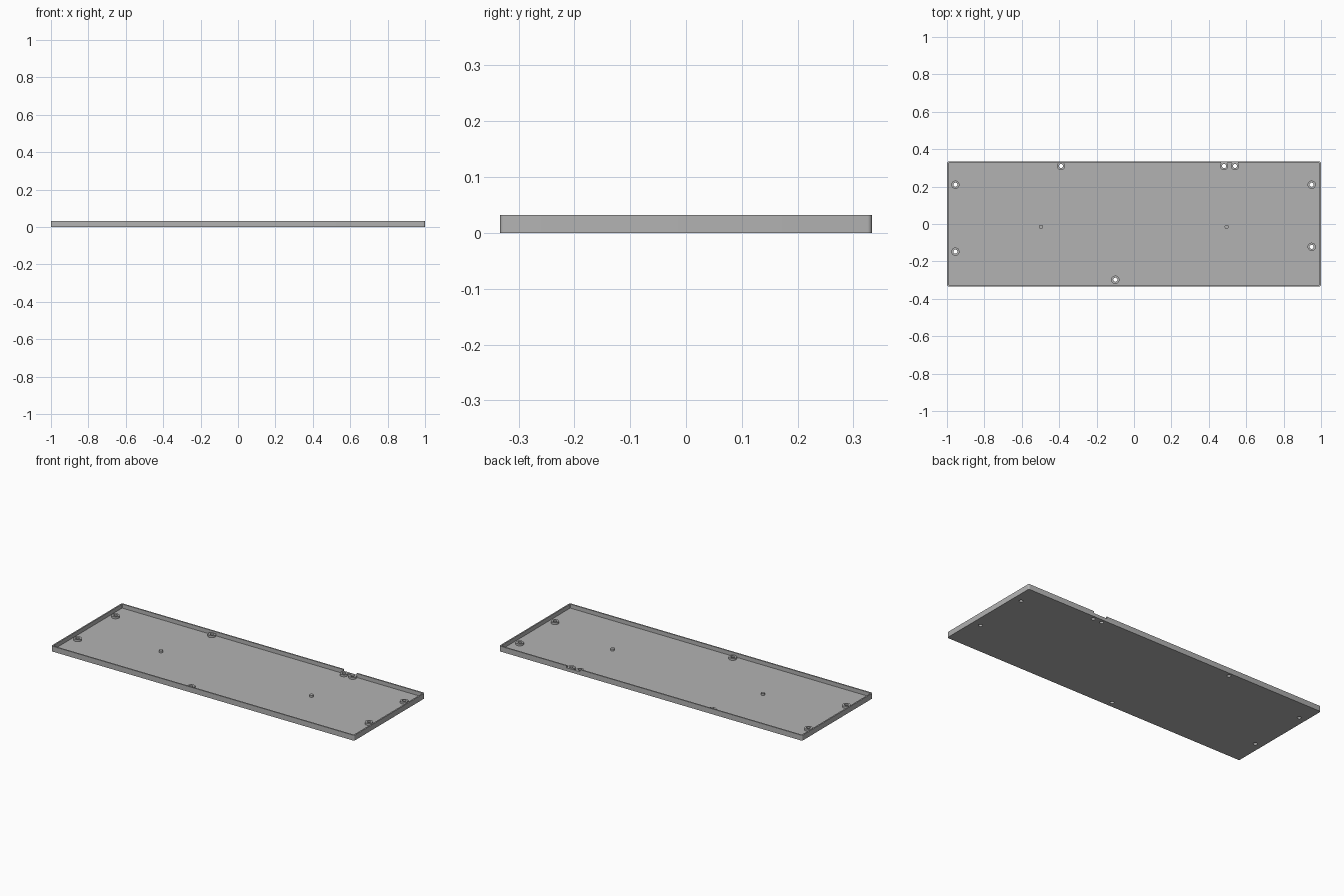
import bpy, bmesh

HALF_X, HALF_Y, HEIGHT = 1.0, 0.333, 0.032
WALL, FLOOR = 0.008, 0.008
BOSS_TOP, BOSS_R, HOLE_R = 0.02, 0.022, 0.011

cube = bpy.data.objects.get("Cube")
if cube:
    bpy.data.objects.remove(cube, do_unlink=True)

grey = bpy.data.materials.new("plain_grey")
grey.use_nodes = True
colour = (0.45, 0.45, 0.45, 1)
grey.diffuse_color = colour
grey.node_tree.nodes["Principled BSDF"].inputs["Base Color"].default_value = colour


def finish(bm, name):
    bmesh.ops.recalc_face_normals(bm, faces=bm.faces)
    mesh = bpy.data.meshes.new(name)
    bm.to_mesh(mesh)
    bm.free()
    mesh.materials.append(grey)
    obj = bpy.data.objects.new(name, mesh)
    bpy.context.collection.objects.link(obj)
    return obj


def select(obj):
    bpy.ops.object.select_all(action='DESELECT')
    obj.select_set(True)
    bpy.context.view_layer.objects.active = obj


def box(name, lo, hi, radius=0):
    """Box between two corners, with optional rounded vertical edges."""
    bm = bmesh.new()
    bmesh.ops.create_cube(bm, size=1)
    for v in bm.verts:
        v.co = [hi[i] if v.co[i] > 0 else lo[i] for i in range(3)]
    if radius:
        edges = [e for e in bm.edges
                 if abs(e.verts[0].co.z - e.verts[1].co.z) > 0.001]
        bmesh.ops.bevel(bm, geom=edges, offset=radius, segments=5,
                        profile=0.5, affect='EDGES')
    return finish(bm, name)


def turned(name, x, y, profile, closed=False):
    """Revolve a radius/height profile about a vertical axis."""
    bm = bmesh.new()
    verts = [bm.verts.new((x + r, y, z)) for r, z in profile]
    edges = [bm.edges.new(p) for p in zip(verts, verts[1:])]
    if closed:
        edges.append(bm.edges.new((verts[-1], verts[0])))
    bmesh.ops.spin(bm, geom=verts + edges, cent=(x, y, 0), axis=(0, 0, 1),
                   angle=6.283185307, steps=32)
    bmesh.ops.remove_doubles(bm, verts=bm.verts, dist=0.00005)
    return finish(bm, name)


def cut(target, cutter):
    cutter.hide_render = True
    mod = target.modifiers.new("cut", 'BOOLEAN')
    mod.operation, mod.solver, mod.object = 'DIFFERENCE', 'EXACT', cutter
    select(target)
    bpy.ops.object.modifier_apply(modifier=mod.name)
    bpy.data.objects.remove(cutter, do_unlink=True)


# Shallow tray with thin walls
tray = box("tray", (-HALF_X, -HALF_Y, 0), (HALF_X, HALF_Y, HEIGHT), 0.008)
inner_x, inner_y = HALF_X - WALL, HALF_Y - WALL
cut(tray, box("cavity", (-inner_x, -inner_y, FLOOR), (inner_x, inner_y, 0.1), 0.003))

# Cable notch in the back wall
cut(tray, box("notch", (0.465, inner_y - 0.002, 0.02), (0.555, HALF_Y + 0.01, 0.1)))

# Screw bosses with holes through the floor
bosses = [(-0.955, 0.21), (-0.955, -0.148), (0.95, 0.21), (0.95, -0.122),
          (-0.39, 0.31), (0.482, 0.31), (0.54, 0.31), (-0.1, -0.298)]
for x, y in bosses:
    cut(tray, turned("hole", x, y, [(0, -0.01), (HOLE_R, -0.01),
                                    (HOLE_R, 0.05), (0, 0.05)]))
    boss = turned("screw_boss", x, y,
                  [(HOLE_R, FLOOR), (BOSS_R, FLOOR),
                   (BOSS_R, BOSS_TOP), (HOLE_R, BOSS_TOP)], closed=True)
    select(boss)
    bpy.ops.object.shade_smooth_by_angle()

# Solid support pegs
for x in (-0.497, 0.495):
    peg = turned("support_peg", x, -0.015,
                 [(0, FLOOR - 0.002), (0.011, FLOOR - 0.002),
                  (0.011, BOSS_TOP), (0, BOSS_TOP)])
    select(peg)
    bpy.ops.object.shade_smooth_by_angle()

select(tray)
bpy.ops.object.shade_smooth_by_angle()
